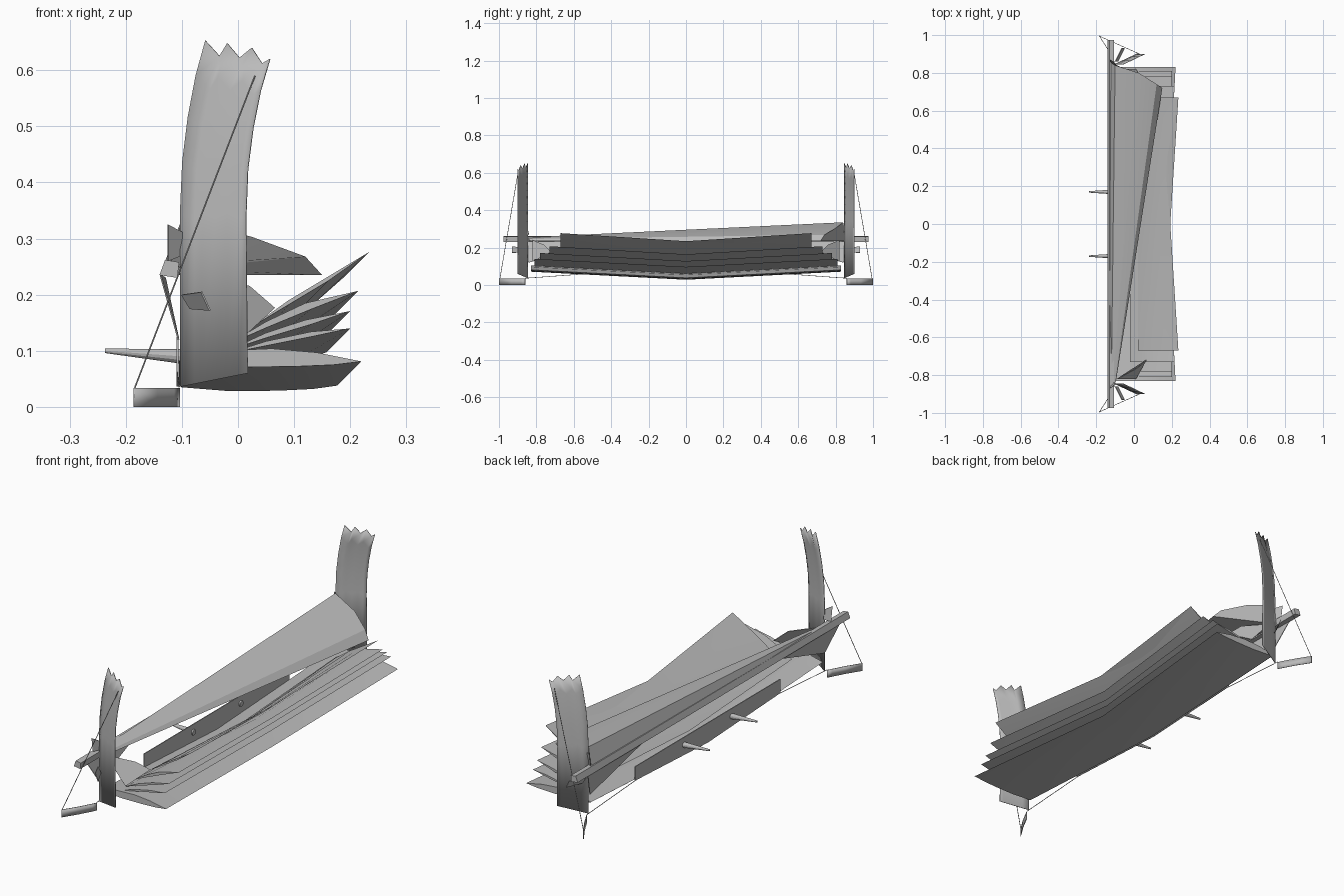
import bpy
import bmesh
from mathutils import Vector

old = bpy.data.objects.get("Cube")
if old:
    bpy.data.objects.remove(old, do_unlink=True)

grey = bpy.data.materials.new("plain grey")
grey.use_nodes = True
COLOUR = (0.5, 0.5, 0.5, 1)
grey.diffuse_color = COLOUR
grey.node_tree.nodes["Principled BSDF"].inputs["Base Color"].default_value = COLOUR


def finish(name, bm, thick=0, smooth=True):
    bmesh.ops.recalc_face_normals(bm, faces=bm.faces)
    mesh = bpy.data.meshes.new(name)
    bm.to_mesh(mesh)
    bm.free()
    mesh.materials.append(grey)
    ob = bpy.data.objects.new(name, mesh)
    bpy.context.collection.objects.link(ob)
    if thick:
        mod = ob.modifiers.new("thickness", "SOLIDIFY")
        mod.thickness = thick
        mod.offset = 0
    if smooth:
        bpy.ops.object.select_all(action="DESELECT")
        ob.select_set(True)
        bpy.context.view_layer.objects.active = ob
        bpy.ops.object.shade_smooth_by_angle(angle=0.5)
    return ob


def loft(name, sections, closed=False, thick=0, smooth=True):
    """Skin between matching rows of points; closed rows get end caps."""
    bm = bmesh.new()
    rows = [[bm.verts.new(p) for p in row] for row in sections]
    n = len(rows[0])
    for a, b in zip(rows, rows[1:]):
        for i in range(n if closed else n - 1):
            j = (i + 1) % n
            bm.faces.new((a[i], a[j], b[j], b[i]))
    if closed:
        bm.faces.new(rows[0])
        bm.faces.new(rows[-1])
    return finish(name, bm, thick, smooth)


def panel(name, points, thick=0.003):
    bm = bmesh.new()
    bm.faces.new([bm.verts.new(p) for p in points])
    return finish(name, bm, thick, False)


def rod(name, start, end, r1, r2, sides=12):
    start, end = Vector(start), Vector(end)
    axis = end - start
    bm = bmesh.new()
    bmesh.ops.create_cone(bm, cap_ends=True, segments=sides, radius1=r1, radius2=r2, depth=axis.length)
    turn = axis.to_track_quat("Z", "Y").to_matrix().to_4x4()
    turn.translation = (start + end) / 2
    bmesh.ops.transform(bm, matrix=turn, verts=bm.verts)
    return finish(name, bm)


def vane(name, half_span, upper, lower):
    """Swept vane: a closed x-z section, lower and set back at mid span."""
    ring = upper + lower[::-1]
    nose = ring[0][0]
    width = upper[-1][0] - nose
    mid = [(x - 0.043 * (x - nose) / width, 0, z - 0.043) for x, z in ring]
    ends = [[(x, s * half_span, z) for x, z in ring] for s in (-1, 1)]
    return loft(name, [ends[0], mid, ends[1]], closed=True)


# Stacked swept vanes
vane("main_plane", 0.83,
     [(-0.105, 0.082), (-0.03, 0.1), (0.06, 0.104), (0.14, 0.097), (0.22, 0.081)],
     [(-0.1, 0.078), (0, 0.071), (0.1, 0.072), (0.17, 0.075)])
vane("lower_vane", 0.81,
     [(-0.02, 0.095), (0.05, 0.117), (0.13, 0.134), (0.2, 0.14)],
     [(0.05, 0.109), (0.13, 0.125)])
vane("middle_vane", 0.78,
     [(-0.02, 0.1), (0.05, 0.132), (0.12, 0.155), (0.2, 0.171)],
     [(0.05, 0.123), (0.13, 0.147)])
vane("upper_vane", 0.73,
     [(-0.02, 0.11), (0.05, 0.152), (0.12, 0.185), (0.215, 0.207)],
     [(0.05, 0.141), (0.13, 0.174)])
vane("top_flap", 0.67,
     [(0.02, 0.14), (0.09, 0.19), (0.16, 0.232), (0.235, 0.277)],
     [(0.09, 0.182), (0.16, 0.224)])

# Tapered cover, wide at one end and narrow at the other
loft("tapered_cover", [
    [(-0.14, -0.86, 0.235), (-0.12, -0.85, 0.255), (-0.11, -0.845, 0.253),
     (-0.1, -0.84, 0.246), (-0.095, -0.83, 0.235)],
    [(-0.13, 0.86, 0.235), (-0.1, 0.84, 0.335), (0.025, 0.8, 0.303),
     (0.12, 0.74, 0.268), (0.15, 0.72, 0.235)],
], closed=True)

# Long rear bar and the upright panel below it
loft("rear_bar", [[(-0.14, y, 0.235), (-0.13, y, 0.262), (-0.105, y, 0.258), (-0.108, y, 0.23)]
                  for y in (-0.975, 0.975)], closed=True, smooth=False)
loft("rear_panel", [[(-0.108, y, 0.036 + abs(y) * 0.05), (-0.108, y, 0.125)]
                    for y in (-0.52, 0, 0.52)], thick=0.004, smooth=False)

for s, side in ((-1, "front"), (1, "back")):
    # Curved end plate with a saw-tooth top
    teeth = [(0, 0.653), (0.22, 0.625), (0.34, 0.648), (0.53, 0.622),
             (0.72, 0.64), (0.88, 0.612), (1, 0.62)]
    lean = [(0, 0), (0.5, 0), (0.65, 0.004), (0.78, 0.014), (0.9, 0.028), (1, 0.045)]
    rows = []
    for h, shift in lean:
        row = []
        for t, top in teeth:
            base = 0.036 + 0.024 * t
            width = 0.12 - 0.005 * h
            row.append((-0.103 + width * t + shift, s * (0.845 + 0.055 * t), base + (top - base) * h))
        rows.append(row)
    loft(side + "_end_plate", rows, thick=0.003)

    # Bent foot strip
    path = [(-0.105, 0.86), (-0.115, 0.88), (-0.145, 0.935), (-0.185, 0.998)]
    loft(side + "_foot", [[(x, s * y, z) for x, y in path] for z in (0, 0.034)], thick=0.003)

    # Stay wires
    rod(side + "_stay", (-0.184, s * 0.995, 0.034), (0.03, s * 0.9, 0.59), 0.0015, 0.0015, 6)
    rod(side + "_lower_wire", (-0.108, s * 0.5, 0.062), (-0.105, s * 0.86, 0.036), 0.0015, 0.0015, 6)

    # Peg
    rod(side + "_peg", (-0.1, s * 0.17, 0.09), (-0.237, s * 0.17, 0.1), 0.013, 0.004)

    # Small end fins and gussets
    panel(side + "_small_fin", [(-0.1, s * 0.86, 0.2), (-0.065, s * 0.93, 0.205),
                                (-0.05, s * 0.93, 0.172), (-0.085, s * 0.86, 0.175)])
    panel(side + "_tip_fin", [(-0.125, s * 0.87, 0.325), (-0.1, s * 0.85, 0.312),
                              (-0.1, s * 0.84, 0.27), (-0.125, s * 0.86, 0.26)])
    panel(side + "_inner_gusset", [(-0.09, s * 0.82, 0.24), (0.02, s * 0.76, 0.215),
                                   (0.065, s * 0.72, 0.176), (0.01, s * 0.82, 0.125)])
    panel(side + "_rear_gusset", [(-0.138, s * 0.9, 0.235), (-0.106, s * 0.84, 0.12),
                                  (-0.13, s * 0.5, 0.23)])
